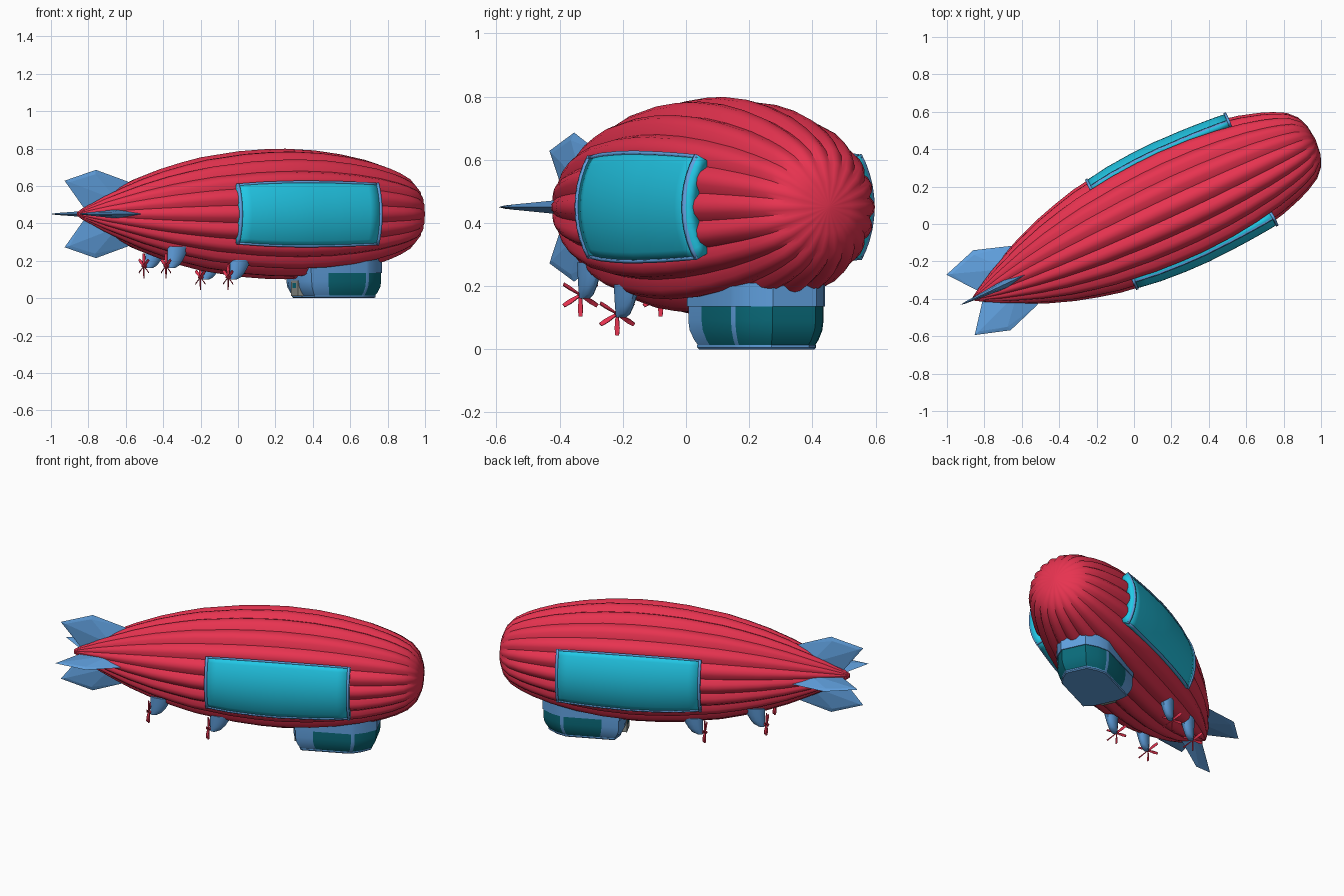
import bpy, bmesh
from math import sin, cos, pi, radians
from mathutils import Vector

if "Cube" in bpy.data.objects:
    bpy.data.objects.remove(bpy.data.objects["Cube"])

YAW = radians(25)      # whole ship is turned about z
AXIS_Z = 0.45          # height of the hull's long axis


def material(name, rgb):
    m = bpy.data.materials.new(name)
    m.diffuse_color = (*rgb, 1)
    m.use_nodes = True
    m.node_tree.nodes["Principled BSDF"].inputs["Base Color"].default_value = m.diffuse_color
    return m


RED = material("red_fabric", (0.80, 0.033, 0.08))
BLUE = material("blue_trim", (0.12, 0.36, 0.75))
GLASS = material("cyan_panel", (0.016, 0.58, 0.80))
DARK = material("cabin_glass", (0.003, 0.15, 0.20))
GREY = material("door_grey", (0.28, 0.30, 0.28))


def make(name, verts, faces, mats, smooth=None, hull=False):
    """Build an object in ship space (u along axis, v sideways, z up)."""
    bm = bmesh.new()
    vs = [bm.verts.new(v) for v in verts]
    if hull:
        bmesh.ops.convex_hull(bm, input=vs)
    else:
        for f in faces:
            bm.faces.new([vs[i] for i in f])
    bmesh.ops.recalc_face_normals(bm, faces=bm.faces)
    me = bpy.data.meshes.new(name)
    bm.to_mesh(me)
    bm.free()
    for m in mats:
        me.materials.append(m)
    ob = bpy.data.objects.new(name, me)
    bpy.context.collection.objects.link(ob)
    ob.rotation_euler.z = YAW
    if smooth:
        bpy.ops.object.select_all(action='DESELECT')
        ob.select_set(True)
        bpy.context.view_layer.objects.active = ob
        bpy.ops.object.shade_smooth_by_angle(angle=radians(smooth))
    return ob


def loft(rings):
    """Vertices and faces of a closed, capped stack of equal rings."""
    n = len(rings[0])
    faces = [(k * n + i, k * n + (i + 1) % n, (k + 1) * n + (i + 1) % n, (k + 1) * n + i)
             for k in range(len(rings) - 1) for i in range(n)]
    faces += [tuple(range(n)), tuple(range((len(rings) - 1) * n, len(rings) * n))]
    return [p for r in rings for p in r], faces


# Hull profile: position along the axis, outer radius
PROFILE = [(-.945, .012), (-.88, .052), (-.8, .098), (-.7, .145), (-.6, .189), (-.46, .240),
           (-.34, .274), (-.22, .303), (0, .335), (.15, .346), (.28, .349), (.45, .340), (.6, .320),
           (.75, .289), (.86, .255), (.925, .229), (.99, .194), (1.037, .145), (1.061, .085), (1.070, .01)]


def radius(u):
    for (a, ra), (b, rb) in zip(PROFILE, PROFILE[1:]):
        if u <= b:
            return ra + (rb - ra) * (u - a) / (b - a)
    return PROFILE[-1][1]


# Hull with lengthwise gores
LOBES, STEPS = 20, (-1, -.45, 0, .45)
rings = []
for u, r in PROFILE:
    ring = []
    for k in range(LOBES):
        for t in STEPS:
            a = (k + t / 2) * 2 * pi / LOBES
            rr = r * (1 - 0.07 * t * t)
            ring.append((u, rr * cos(a), AXIS_Z + rr * sin(a)))
    rings.append(ring)
make("hull", *loft(rings), [RED], smooth=30)


# Curved side panels with raised frames
def patch(name, side, u0, u1, a0, a1, off, mat, nu=12, na=10):
    verts = []
    for i in range(nu + 1):
        u = u0 + (u1 - u0) * i / nu
        # the panel stands off the hull towards the front
        r = radius(u) + off + .024 * (max(u - .28, 0) / .42) ** 2
        for j in range(na + 1):
            a = a0 + (a1 - a0) * j / na
            verts.append((u, side * r * cos(a), AXIS_Z + r * sin(a)))
    w = na + 1
    faces = [(i * w + j, i * w + j + 1, (i + 1) * w + j + 1, (i + 1) * w + j)
             for i in range(nu) for j in range(na)]
    ob = make(name, verts, faces, [mat], smooth=30)
    # outward normals so the thickness goes into the hull
    me = ob.data
    if me.polygons[0].normal.y * side < 0:
        me.flip_normals()
    s = ob.modifiers.new("thickness", 'SOLIDIFY')
    s.thickness, s.offset = 0.045, -1


U0, U1, A, FA, FU = -0.138, 0.698, 0.525, 0.03, 0.014
for side, tag in ((-1, "right"), (1, "left")):
    patch(f"side_panel_{tag}", side, U0, U1, -A, A, 0.003, GLASS)
    patch(f"panel_frame_top_{tag}", side, U0, U1, A - FA, A, 0.008, BLUE, na=1)
    patch(f"panel_frame_bottom_{tag}", side, U0, U1, -A, -A + FA, 0.008, BLUE, na=1)
    patch(f"panel_frame_rear_{tag}", side, U0, U0 + FU, -A, A, 0.010, BLUE, nu=1)
    patch(f"panel_frame_front_{tag}", side, U1 - FU, U1, -A, A, 0.010, BLUE, nu=1)

# Four tail fins, diamond in section
FIN = [(-.90, .02, 0), (-1.023, .178, 0), (-.838, .236, 0), (-.655, .175, 0), (-.55, .12, 0)]
FIN += [(u, r, s * t) for s in (-1, 1) for u, r, t in ((-.72, .07, .026), (-.845, .212, .008), (-.995, .17, .005))]
for k, tag in enumerate(("left", "top", "right", "bottom")):
    c, s = cos(k * pi / 2), sin(k * pi / 2)
    make(f"tail_fin_{tag}", [(u, r * c - t * s, AXIS_Z + r * s + t * c) for u, r, t in FIN],
         [], [BLUE], hull=True)

# Cabin: half outline (u, v) mirrored, then stacked in levels (z, scale)
HALF = [(.336, .09), (.36, .16), (.46, .16), (.68, .16), (.70, .154), (.755, .125), (.81, .075)]
OUT = HALF + [(u, -v) for u, v in reversed(HALF)]
LEVELS = [(0, .85), (.006, .88), (.014, .88), (.014, .87), (.03, .92), (.06, .98), (.09, 1),
          (.135, 1), (.135, 1.02), (.21, 1.02)]
CU = 0.567
rings = [[(CU + (u - CU) * s, v * s, z) for u, v in OUT] for z, s in LEVELS]
cabin = make("cabin", *loft(rings), [BLUE, DARK], smooth=25)
n = len(OUT)
glazed = {2, 4, 5, 6, 7, 8, 10}
for p in cabin.data.polygons:
    k, i = divmod(p.index, n)
    if 3 <= k <= 6 and i in glazed:
        p.material_index = 1


# Cabin door at the rear
def box(name, u0, u1, v0, v1, z0, z1, mat):
    make(name, [(u, v, z) for u in (u0, u1) for v in (v0, v1) for z in (z0, z1)], [], [mat], hull=True)


box("cabin_door", .333, .38, -.045, .045, .012, .095, GREY)
box("door_window", .331, .34, -.022, .022, .055, .082, DARK)


# Engine pods with six-bladed propellers
def engine(tag, u, v, z, top):
    rings = []
    for f in (0, .12, .35, .65, 1.0):
        length, width = .04 + .085 * f ** .55, .015 + .021 * f ** .6
        zz = z - .012 + (top - z + .012) * f
        ring = []
        for i in range(12):
            a = 2 * pi * i / 12
            ring.append((u + .010 + length * (cos(a) + 1) / 2, v + width * sin(a), zz))
        rings.append(ring)
    make(f"engine_pod_{tag}", *loft(rings), [BLUE], smooth=40)
    # hub
    hub = [[(uu, v + .009 * cos(a) * k, z + .009 * sin(a) * k)
            for a in [2 * pi * i / 8 for i in range(8)]]
           for uu, k in ((u + .025, 1), (u - .004, 1), (u - .014, .4))]
    make(f"propeller_hub_{tag}", *loft(hub), [RED])
    # twisted blades
    verts, faces = [], []
    for b in range(6):
        a = b * pi / 3 + pi / 6
        d, t = Vector((0, cos(a), sin(a))), Vector((0, -sin(a), cos(a)))
        rr = []
        for r, w, pitch in ((.004, .005, 1.0), (.045, .008, .7), (.068, .006, .5)):
            chord = t * cos(pitch) + Vector((sin(pitch), 0, 0))
            thick = Vector((cos(pitch), 0, 0)) - t * sin(pitch)
            o = Vector((u, v, z)) + d * r
            rr.append([tuple(o + chord * w * x + thick * .002 * y)
                       for x, y in ((-1, -1), (1, -1), (1, 1), (-1, 1))])
        bv, bf = loft(rr)
        faces += [tuple(i + len(verts) for i in f) for f in bf]
        verts += bv
    make(f"propeller_{tag}", verts, faces, [RED])


for side, tag in ((-1, "right"), (1, "left")):
    engine(f"rear_{tag}", -.49, side * .14, .172, .275)
    engine(f"mid_{tag}", -.14, side * .175, .112, .205)
